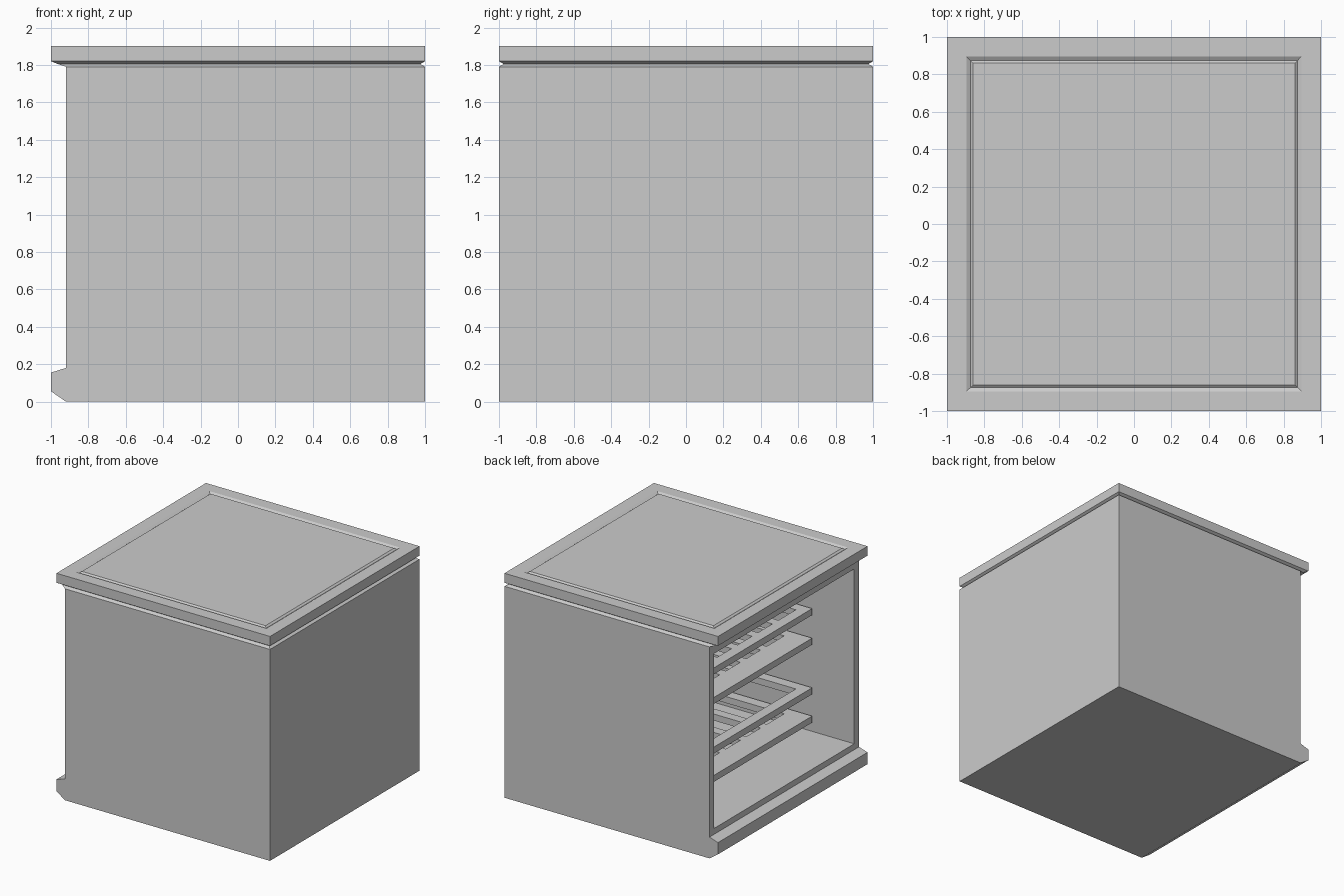
import bpy
import bmesh
from mathutils import Vector

cube = bpy.data.objects.get("Cube")
if cube:
    bpy.data.objects.remove(cube, do_unlink=True)

# Single plain grey finish
grey = bpy.data.materials.new("plain_grey")
grey.use_nodes = True
grey.diffuse_color = (0.6, 0.6, 0.6, 1)
grey.node_tree.nodes["Principled BSDF"].inputs["Base Color"].default_value = grey.diffuse_color


def finish(bm, name):
    bmesh.ops.recalc_face_normals(bm, faces=bm.faces[:])
    mesh = bpy.data.meshes.new(name)
    bm.to_mesh(mesh)
    bm.free()
    mesh.materials.append(grey)
    obj = bpy.data.objects.new(name, mesh)
    bpy.context.collection.objects.link(obj)
    return obj


def add_box(bm, low, high):
    verts = bmesh.ops.create_cube(bm, size=1)["verts"]
    low, high = Vector(low), Vector(high)
    for v in verts:
        v.co = (low + high) / 2 + v.co * (high - low)
    return verts


def loft(bm, rings, cap_first=False):
    """Join rings of points with quads and close the last ring."""
    loops = [[bm.verts.new(p) for p in ring] for ring in rings]
    for a, b in zip(loops, loops[1:]):
        n = len(a)
        for i in range(n):
            j = (i + 1) % n
            bm.faces.new((a[i], a[j], b[j], b[i]))
    bm.faces.new(loops[-1])
    if cap_first:
        bm.faces.new(loops[0][::-1])


# Cabinet body: a box with a deep compartment opening on the -x side
OPEN_X, INNER_Y, FLOOR, CEILING = -0.92, 0.91, 0.23, 1.71
bm = bmesh.new()
add_box(bm, (OPEN_X, -1, 0), (1, 1, 1.79))
bm.normal_update()
mouth = min(bm.faces, key=lambda f: f.calc_center_median().x)
bmesh.ops.inset_region(bm, faces=[mouth], thickness=1 - INNER_Y)
for v in mouth.verts:
    v.co.z = FLOOR if v.co.z < 1 else CEILING
back = bmesh.ops.extrude_discrete_faces(bm, faces=[mouth])["faces"][0]
for v in back.verts:
    v.co.x = INNER_Y
finish(bm, "cabinet_body")

# Lid: undercut neck, square slab and a shallow groove around the top panel
lid_profile = [  # (open-side x, half width, height)
    (OPEN_X, 1, 1.79), (-0.965, 0.975, 1.805), (-1, 1, 1.82), (-1, 1, 1.9),
    (-0.895, 0.895, 1.9), (-0.875, 0.875, 1.888), (-0.86, 0.86, 1.9),
]
bm = bmesh.new()
loft(bm, [[(x, -r, z), (r, -r, z), (r, r, z), (x, r, z)] for x, r, z in lid_profile])
finish(bm, "lid")

# Chamfered ledge along the foot of the opening
ledge = [(OPEN_X, 0), (-1, 0.055), (-1, 0.155), (OPEN_X, 0.18)]
bm = bmesh.new()
loft(bm, [[(x, y, z) for x, z in ledge] for y in (-1, 1)], cap_first=True)
finish(bm, "bottom_ledge")


# Racks: a frame with slats running into the compartment
def rack(name, z, margin, slats):
    bm = bmesh.new()
    x0, x1, y1, top = -0.545, INNER_Y, INNER_Y, z + 0.055
    add_box(bm, (x0, -y1, z), (x0 + margin, y1, top))
    add_box(bm, (x1 - margin, -y1, z), (x1, y1, top))
    for side in (-1, 1):
        a, b = sorted((side * y1, side * (y1 - 0.09)))
        add_box(bm, (x0 + margin, a, z), (x1 - margin, b, top))
    for i in range(slats):
        y = (2 * (i + 1) / (slats + 1) - 1) * (y1 - 0.09)
        add_box(bm, (x0 + margin, y - 0.04, z), (x1 - margin, y + 0.04, top))
    finish(bm, name)


for level, (base, has_deck, slats) in enumerate(
        [(0.32, True, 5), (0.56, False, 0), (0.98, True, 5), (1.23, False, 5)]):
    rack(f"rack_{level + 1}", base, 0.2 if has_deck else 0.09, slats)
